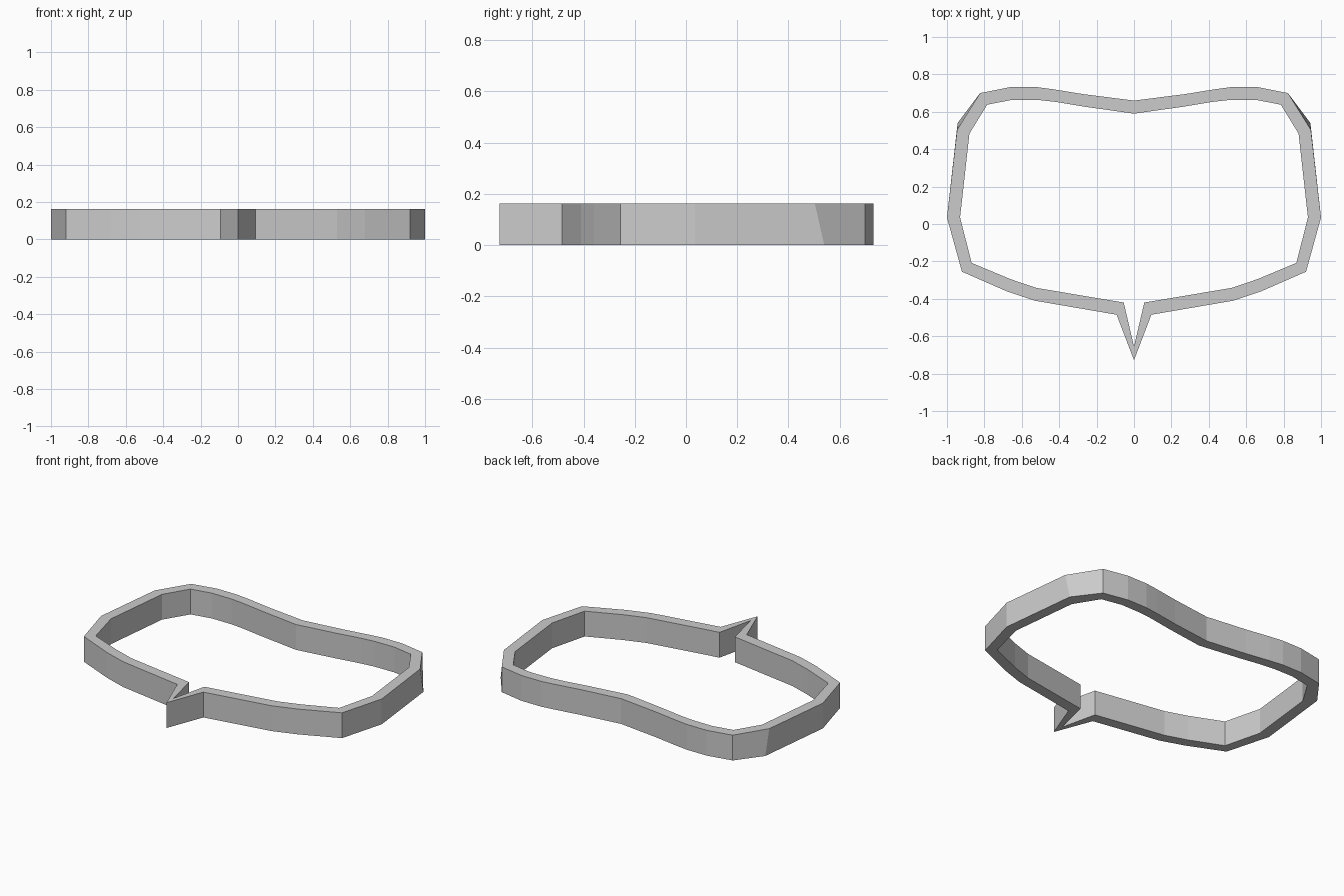
import bpy, bmesh

if "Cube" in bpy.data.objects:
    bpy.data.objects.remove(bpy.data.objects["Cube"])

H = 0.163
# Half profiles, from the front spike round to the back centre
outer = [(0, -0.728), (0.093, -0.485), (0.53, -0.41), (0.68, -0.36), (0.92, -0.255),
         (1.0, 0.035), (0.943, 0.54), (0.823, 0.70), (0.66, 0.732), (0.52, 0.732),
         (0.43, 0.72), (0.27, 0.694), (0, 0.66)]
inner = [(0, -0.655), (0.055, -0.42), (0.52, -0.342), (0.66, -0.295), (0.868, -0.208),
         (0.93, 0.035), (0.88, 0.483), (0.785, 0.638), (0.65, 0.664), (0.51, 0.663),
         (0.42, 0.653), (0.27, 0.628), (0, 0.59)]
SHOULDER = 6  # outer corner whose edge leans slightly


def full_loop(half):
    return half + [(-x, y) for x, y in half[-2:0:-1]]


# Outline ring: four matching loops joined into a closed band
outer_top = list(outer)
outer_top[SHOULDER] = (0.946, 0.503)
bm = bmesh.new()
loops = [[bm.verts.new((x, y, z)) for x, y in full_loop(p)]
         for p, z in ((outer, 0), (outer_top, H), (inner, H), (inner, 0))]
n = len(loops[0])
for k in range(4):
    a, b = loops[k], loops[(k + 1) % 4]
    for i in range(n):
        j = (i + 1) % n
        bm.faces.new((a[i], a[j], b[j], b[i]))
bmesh.ops.recalc_face_normals(bm, faces=bm.faces)

mesh = bpy.data.meshes.new("outline_ring")
bm.to_mesh(mesh)
bm.free()
bpy.context.collection.objects.link(bpy.data.objects.new("outline_ring", mesh))
